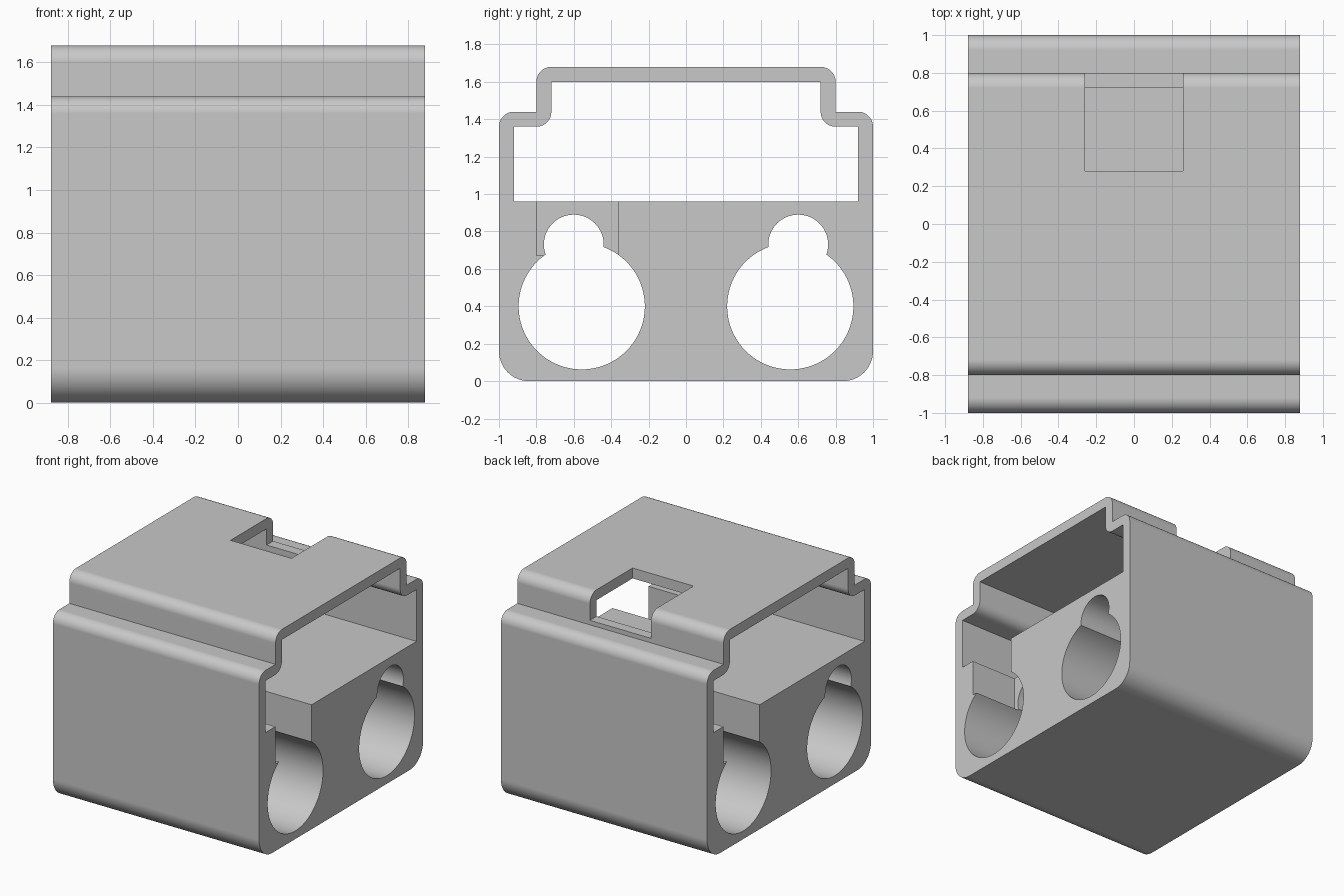
import bpy
import bmesh
from math import cos, sin, radians

cube = bpy.data.objects.get("Cube")
if cube:
    bpy.data.objects.remove(cube, do_unlink=True)

HALF = 0.88      # half length along x
WALL = 0.08      # shell thickness
FLOOR = 0.96     # top of the solid lower block

grey = bpy.data.materials.new("plain grey")
grey.use_nodes = True
grey.diffuse_color = (0.58, 0.58, 0.58, 1)
grey.node_tree.nodes["Principled BSDF"].inputs["Base Color"].default_value = (0.58, 0.58, 0.58, 1)


def arc(cy, cz, r, a0, a1, n=12):
    """Points of an arc in the y-z plane, angles in degrees."""
    angles = [radians(a0 + (a1 - a0) * i / n) for i in range(n + 1)]
    return [(cy + r * cos(a), cz + r * sin(a)) for a in angles]


def mirrored(half):
    """Close a right-hand half profile with its reflection in y."""
    return half + [(-y, z) for y, z in reversed(half)]


def prism(name, profile, x0, x1):
    """Extrude a y-z profile along x."""
    bm = bmesh.new()
    face = bm.faces.new([bm.verts.new((x0, y, z)) for y, z in profile])
    moved = bmesh.ops.extrude_face_region(bm, geom=[face])["geom"]
    bmesh.ops.translate(bm, vec=(x1 - x0, 0, 0),
                        verts=[v for v in moved if isinstance(v, bmesh.types.BMVert)])
    bmesh.ops.recalc_face_normals(bm, faces=bm.faces)
    mesh = bpy.data.meshes.new(name)
    bm.to_mesh(mesh)
    bm.free()
    mesh.materials.append(grey)
    obj = bpy.data.objects.new(name, mesh)
    bpy.context.collection.objects.link(obj)
    return obj


def box(name, x0, x1, y0, y1, z0, z1):
    return prism(name, [(y0, z0), (y1, z0), (y1, z1), (y0, z1)], x0, x1)


# Outer body with rounded base and stepped top
outer = mirrored(arc(0.84, 0.16, 0.16, -90, 0)
                 + arc(1 - WALL, 1.36, WALL, 0, 90)
                 + [(0.8, 1.44)]
                 + arc(0.72, 1.6, WALL, 0, 90))
housing = prism("housing", outer, -HALF, HALF)

# Open cavity following the stepped top
inner = mirrored([(0.92, FLOOR), (0.92, 1.36)]
                 + arc(0.8, 1.44, WALL, 270, 180)
                 + [(0.72, 1.6)])
cutters = [prism("cavity_cutter", inner, -1, 1)]

# Keyhole bores and the end notches, one per side
for side in (-1, 1):
    cutters.append(prism("large_bore_cutter", arc(side * 0.5575, 0.4, 0.3375, 0, 360, 80)[:-1], -1, 1))
    cutters.append(prism("small_bore_cutter", arc(side * 0.6, 0.73, 0.16, 0, 360, 56)[:-1], -1, 1))
    ends = sorted((-side * 0.48, -side * 1.1))
    depth = sorted((side * 0.36, side * 0.8))
    cutters.append(box("notch_cutter", *ends, *depth, 0.672, 1.1))

# Window through the roof and upper back wall
cutters.append(box("window_cutter", -0.26, 0.26, 0.28, 0.9, 1.475, 1.8))

for cutter in cutters:
    cutter.hide_render = True
    mod = housing.modifiers.new(cutter.name, 'BOOLEAN')
    mod.operation = 'DIFFERENCE'
    mod.solver = 'EXACT'
    mod.object = cutter

# Bake the cuts and drop the helpers
graph = bpy.context.evaluated_depsgraph_get()
result = bpy.data.meshes.new_from_object(housing.evaluated_get(graph))
housing.modifiers.clear()
housing.data = result
for cutter in cutters:
    bpy.data.objects.remove(cutter, do_unlink=True)

# Smooth the rounds, keep the edges crisp
bpy.ops.object.select_all(action='DESELECT')
housing.select_set(True)
bpy.context.view_layer.objects.active = housing
bpy.ops.object.shade_smooth_by_angle(angle=radians(30))
normals = housing.modifiers.new("even_normals", 'WEIGHTED_NORMAL')
normals.keep_sharp = True
